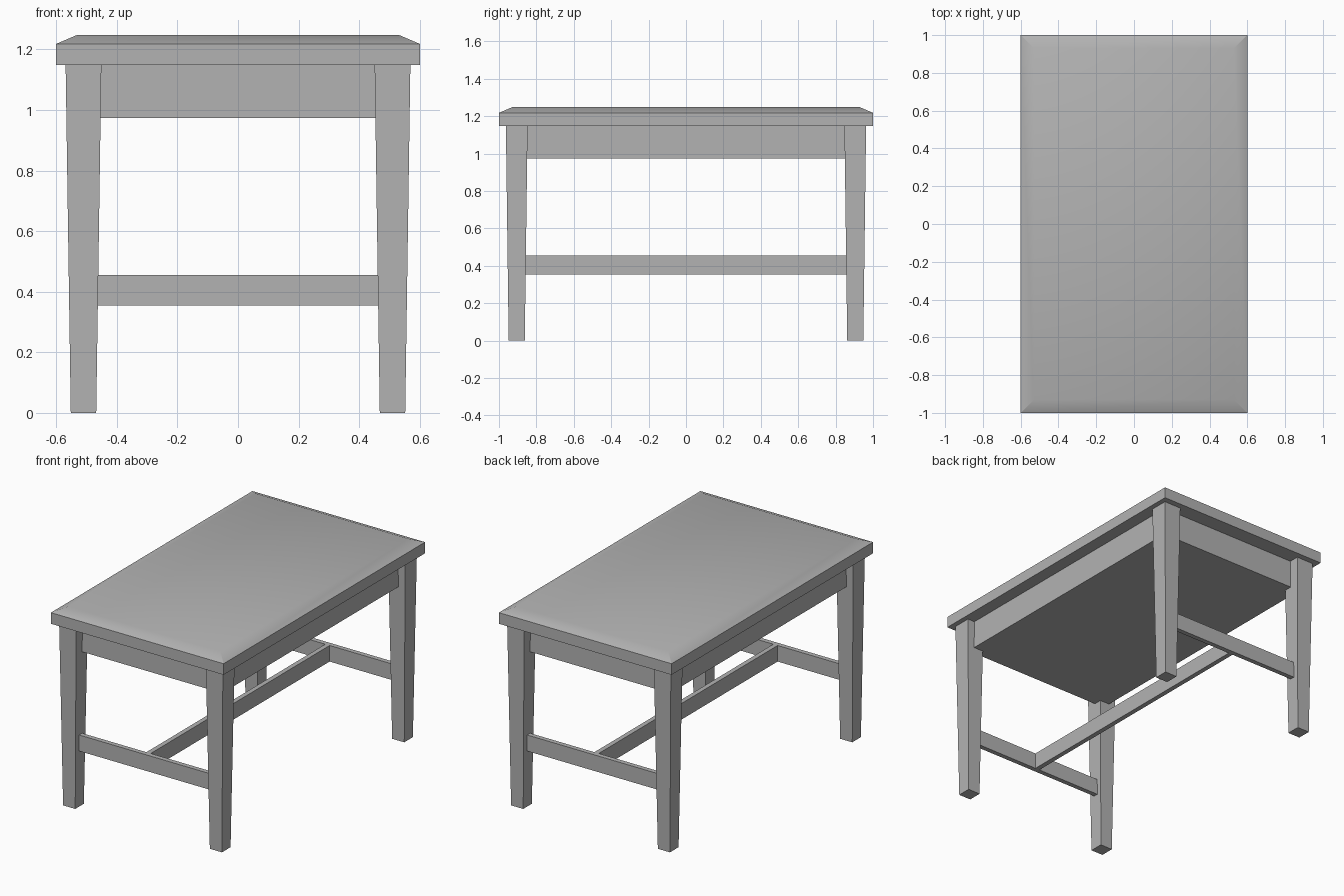
import bpy, bmesh, math

if "Cube" in bpy.data.objects:
    bpy.data.objects.remove(bpy.data.objects["Cube"])

grey = bpy.data.materials.new("dark_grey")
grey.diffuse_color = (0.45, 0.45, 0.45, 1)
grey.use_nodes = True
grey.node_tree.nodes["Principled BSDF"].inputs["Base Color"].default_value = grey.diffuse_color


def loft(name, sections):
    """Solid through stacked rectangles: (centre_x, centre_y, half_x, half_y, z)."""
    bm = bmesh.new()
    rings = []
    for cx, cy, hx, hy, z in sections:
        rings.append([bm.verts.new((cx + sx * hx, cy + sy * hy, z))
                      for sx, sy in ((-1, -1), (1, -1), (1, 1), (-1, 1))])
    for a, b in zip(rings, rings[1:]):
        for i in range(4):
            j = (i + 1) % 4
            bm.faces.new((a[i], a[j], b[j], b[i]))
    bm.faces.new(rings[0][::-1])
    bm.faces.new(rings[-1])
    bmesh.ops.recalc_face_normals(bm, faces=bm.faces)
    mesh = bpy.data.meshes.new(name)
    bm.to_mesh(mesh)
    bm.free()
    mesh.materials.append(grey)
    obj = bpy.data.objects.new(name, mesh)
    bpy.context.collection.objects.link(obj)
    return obj


def box(name, cx, cy, hx, hy, z0, z1):
    return loft(name, [(cx, cy, hx, hy, z0), (cx, cy, hx, hy, z1)])


# Table top: slab with a shallow, softly shaded slope around the rim
top = loft("table_top", [(0, 0, 0.6, 1.0, 1.148),
                         (0, 0, 0.6, 1.0, 1.218),
                         (0, 0, 0.53, 0.93, 1.248)])
bpy.context.view_layer.objects.active = top
top.select_set(True)
bpy.ops.object.shade_smooth_by_angle(angle=math.radians(30))

# Solid apron block under the top
box("apron", 0, 0, 0.52, 0.90, 0.973, 1.148)

# Four tapered legs
for side, sx in (("left", -1), ("right", 1)):
    for end, sy in (("front", -1), ("back", 1)):
        loft(f"{end}_{side}_leg", [(sx * 0.51, sy * 0.905, 0.042, 0.043, 0),
                                   (sx * 0.51, sy * 0.905, 0.059, 0.058, 1.148)])

# H-shaped stretcher: two end rails and one long centre rail
for end, sy in (("front", -1), ("back", 1)):
    box(f"{end}_stretcher", 0, sy * 0.903, 0.475, 0.015, 0.354, 0.455)
box("centre_stretcher", 0, 0, 0.015, 0.89, 0.354, 0.455)
